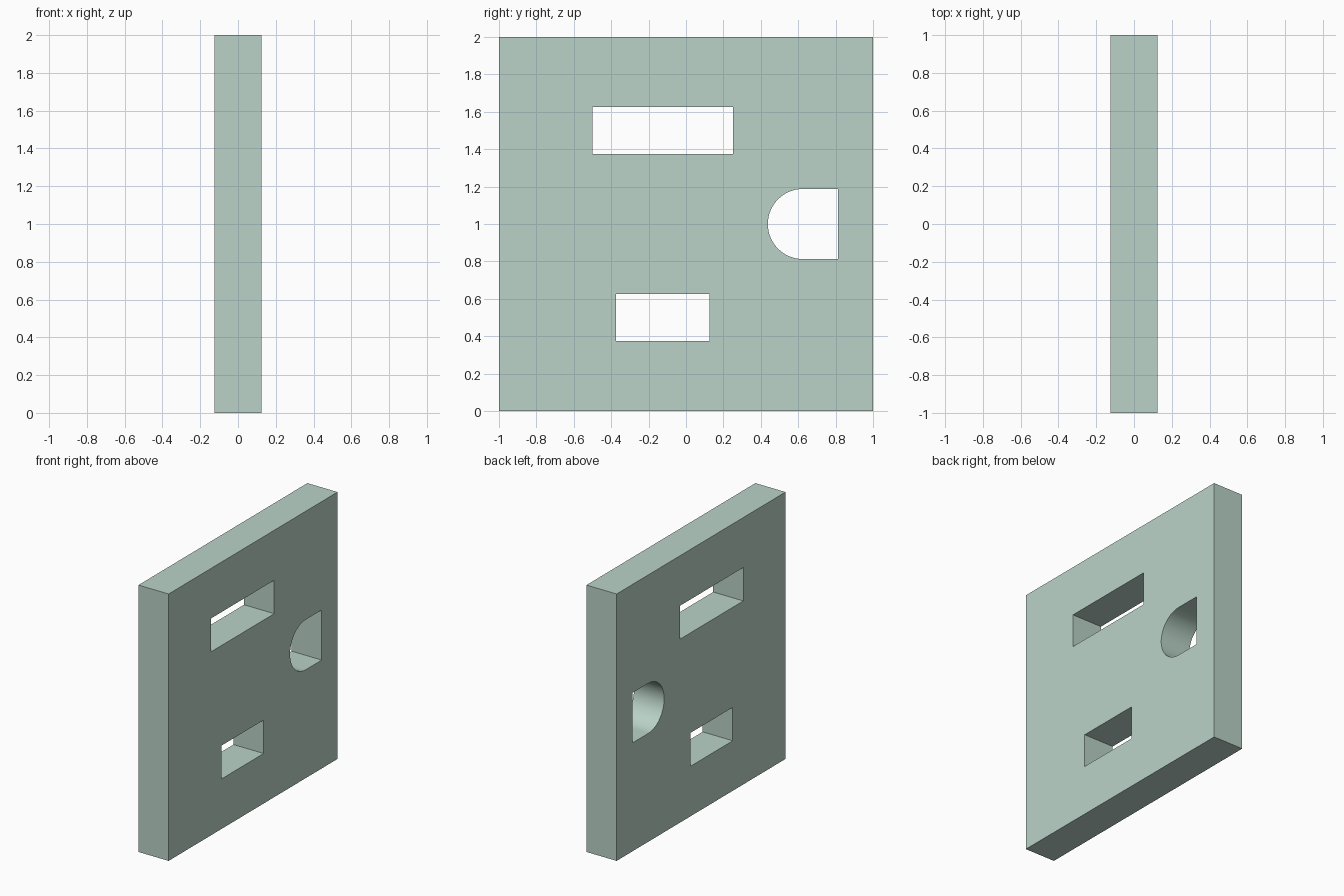
import bpy, bmesh, math

if "Cube" in bpy.data.objects:
    bpy.data.objects.remove(bpy.data.objects["Cube"])

HALF_T = 0.125  # half the plate thickness


def prism(name, outline, half_depth):
    """Extrude a (y, z) outline, given counter-clockwise, along x."""
    bm = bmesh.new()
    face = bm.faces.new([bm.verts.new((-half_depth, y, z)) for y, z in outline])
    new = bmesh.ops.extrude_face_region(bm, geom=[face])["geom"]
    verts = [v for v in new if isinstance(v, bmesh.types.BMVert)]
    bmesh.ops.translate(bm, verts=verts, vec=(2 * half_depth, 0, 0))
    bmesh.ops.recalc_face_normals(bm, faces=bm.faces)
    mesh = bpy.data.meshes.new(name)
    bm.to_mesh(mesh)
    bm.free()
    obj = bpy.data.objects.new(name, mesh)
    bpy.context.collection.objects.link(obj)
    return obj


def rect(y0, y1, z0, z1):
    return [(y0, z0), (y1, z0), (y1, z1), (y0, z1)]


# Square upright plate
plate = prism("socket_plate", rect(-1, 1, 0, 2), HALF_T)

# D-shaped hole: half circle on the left, straight edge on the right
r, cy, cz, n = 0.1875, 0.625, 1.0, 32
d_hole = [(cy + r, cz - r), (cy + r, cz + r)]
for i in range(n + 1):
    a = math.pi / 2 + math.pi * i / n
    d_hole.append((cy + r * math.cos(a), cz + r * math.sin(a)))

# Through holes
holes = {
    "upper_slot_cutter": rect(-0.5, 0.25, 1.375, 1.625),
    "lower_slot_cutter": rect(-0.375, 0.125, 0.375, 0.625),
    "round_hole_cutter": d_hole,
}
bpy.context.view_layer.objects.active = plate
plate.select_set(True)
for name, outline in holes.items():
    cutter = prism(name, outline, HALF_T * 2)
    cutter.hide_render = True
    mod = plate.modifiers.new(name, "BOOLEAN")
    mod.operation = "DIFFERENCE"
    mod.solver = "EXACT"
    mod.object = cutter
    bpy.ops.object.modifier_apply(modifier=mod.name)
    bpy.data.objects.remove(cutter)

# Smooth the curved hole wall, keep the edges sharp
bpy.ops.object.shade_smooth_by_angle(angle=math.radians(30))

# Pale green finish
mat = bpy.data.materials.new("pale_green")
mat.diffuse_color = (0.49, 0.65, 0.58, 1)
mat.use_nodes = True
mat.node_tree.nodes["Principled BSDF"].inputs["Base Color"].default_value = mat.diffuse_color
plate.data.materials.append(mat)
